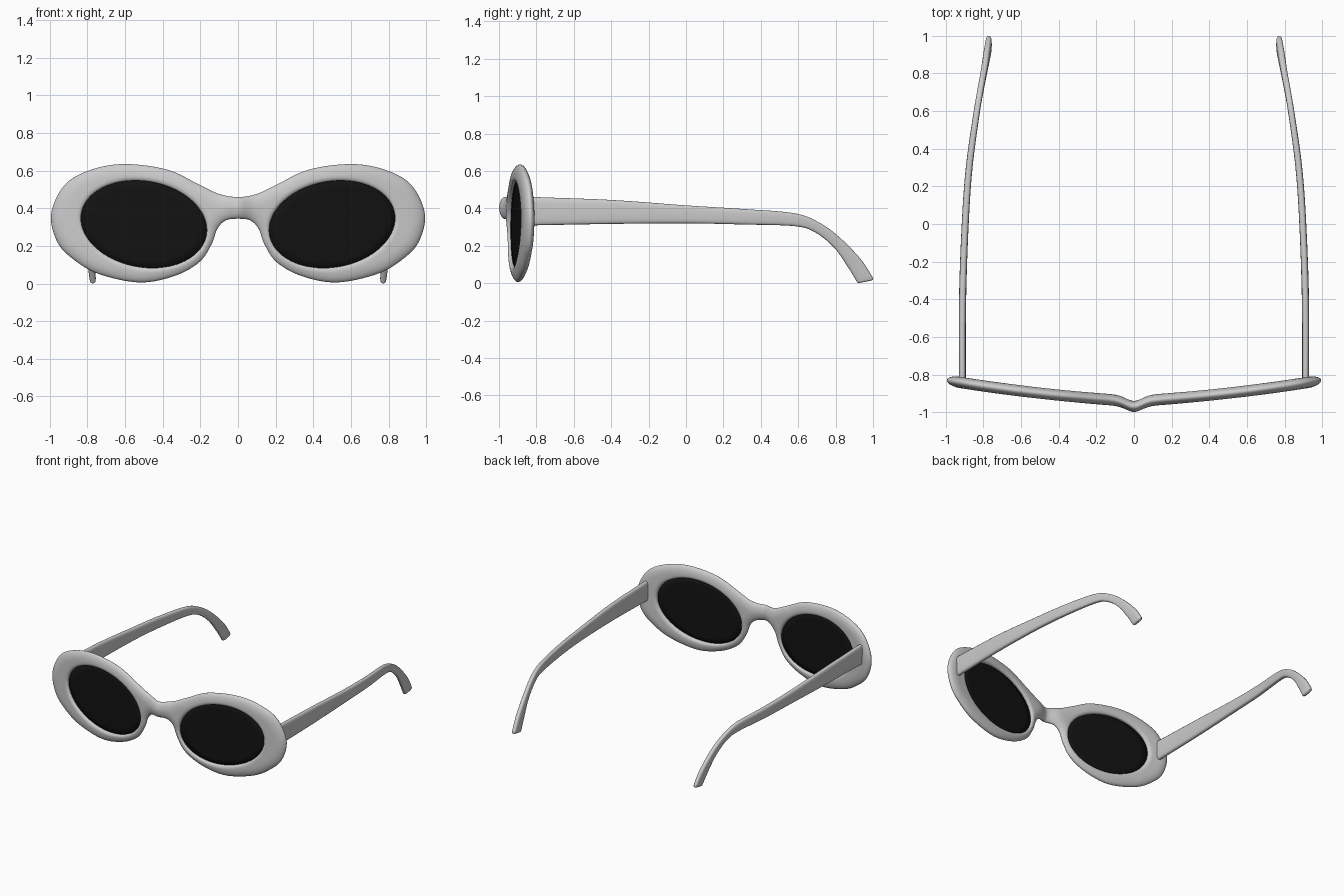
import bpy, bmesh, math
from mathutils import Vector
from mathutils.geometry import intersect_point_line

if "Cube" in bpy.data.objects:
    bpy.data.objects.remove(bpy.data.objects["Cube"])

CX, CZ, A, B, TILT = 0.5, 0.315, 0.337, 0.228, math.radians(10)   # lens ellipse


def spline(pts, first, last, n):
    """Catmull-Rom through pts (tuples of any length)."""
    p = [first] + pts + [last]
    out = []
    for i in range(1, len(p) - 2):
        for k in range(n):
            t = k / n
            out.append(tuple(0.5 * (2 * b + (c - a) * t + (2 * a - 5 * b + 4 * c - d) * t * t
                                    + (3 * b - a - 3 * c + d) * t ** 3)
                             for a, b, c, d in zip(*p[i - 1:i + 3])))
    return out + [tuple(pts[-1])]


def bend(x):
    """Front-to-back position of the wrapped front, with the nose bump."""
    return -0.942 + 0.06 * x + 0.052 * x * x - 0.028 * math.exp(-(x / 0.06) ** 2)


def lens_edge(phi):
    f = phi - TILT
    r = A * B / math.hypot(B * math.cos(f), A * math.sin(f))
    return Vector((CX + r * math.cos(phi), CZ + r * math.sin(phi)))


def finish(name, bm, angle=50):
    bmesh.ops.remove_doubles(bm, verts=bm.verts, dist=1e-5)
    bmesh.ops.recalc_face_normals(bm, faces=bm.faces)
    me = bpy.data.meshes.new(name)
    bm.to_mesh(me)
    bm.free()
    ob = bpy.data.objects.new(name, me)
    bpy.context.collection.objects.link(ob)
    bpy.ops.object.select_all(action='DESELECT')
    ob.select_set(True)
    bpy.context.view_layer.objects.active = ob
    bpy.ops.object.shade_smooth_by_angle(angle=math.radians(angle))
    mirror = ob.modifiers.new("mirror", 'MIRROR')
    mirror.merge_threshold = 0.0005
    return ob


def bridge_rows(bm, rows, closed):
    n = len(rows[0])
    for r0, r1 in zip(rows, rows[1:]):
        for i in range(n if closed else n - 1):
            j = (i + 1) % n
            bm.faces.new((r0[i], r0[j], r1[j], r1[i]))


# Front frame: half outline from bridge top, round the outside, to bridge underside
outline = [(0, .46), (.1, .476), (.205, .525), (.375, .605), (.6, .635), (.78, .605),
           (.92, .525), (.993, .37), (.96, .22), (.87, .125), (.737, .05), (.524, .006),
           (.338, .04), (.205, .114), (.14, .21), (.11, .29), (.066, .335), (0, .345)]
edge = [Vector(p) for p in spline(outline, (-.1, .476), (-.066, .335), 8)]
seam = [Vector((0, .4025 - .0575 * math.cos(math.pi * k / 14))) for k in range(1, 14)]
loop = edge + seam


def edge_distance(p):
    best = 9
    for a, b in zip(edge, edge[1:]):
        q, t = intersect_point_line(p, a, b)
        q = a if t < 0 else b if t > 1 else q.to_2d()
        best = min(best, (p - q.to_2d()).length)
    return best


def dome(d, radius):
    return math.sqrt(max(0, 1 - (1 - min(d / radius, 1)) ** 2))


bm = bmesh.new()
ROWS = 16
front, back = [], []
for k in range(ROWS + 1):
    s = (1 - math.cos(math.pi * k / ROWS)) / 2
    f_row, b_row = [], []
    for i, o in enumerate(loop):
        inner = lens_edge(math.atan2(o.y - CZ, o.x - CX))
        p = inner.lerp(o, s)
        d = 0 if k == ROWS and i < len(edge) else edge_distance(p)
        h = 0.03 * dome(d, 0.07) * (0.5 + 0.5 * dome(s * (o - inner).length, 0.025))
        f_row.append(bm.verts.new((p.x, bend(p.x) - h, p.y)))
        b_row.append(bm.verts.new((p.x, bend(p.x) + h, p.y)))
    front.append(f_row)
    back.append(b_row)
bridge_rows(bm, front, True)
bridge_rows(bm, back, True)
bridge_rows(bm, [front[0], back[0]], True)
finish("front_frame", bm)

# Dark lenses
bm = bmesh.new()
rows = []
for k in range(1, 7):
    row = []
    for i in range(64):
        p = Vector((CX, CZ)).lerp(lens_edge(math.tau * i / 64), 1.012 * k / 6)
        row.append(bm.verts.new((p.x, bend(p.x), p.y)))
    rows.append(row)
bridge_rows(bm, rows, True)
bm.faces.new(rows[0])
lens = finish("lenses", bm)
solid = lens.modifiers.new("thickness", 'SOLIDIFY')
solid.thickness, solid.offset = 0.014, 0
black = bpy.data.materials.new("lens_black")
black.diffuse_color = (0.006, 0.006, 0.006, 1)
black.use_nodes = True
black.node_tree.nodes["Principled BSDF"].inputs["Base Color"].default_value = black.diffuse_color
lens.data.materials.append(black)

# Temple arms: (x, top y, top z, bottom y, bottom z, width)
stations = [(.912, -.84, .462, -.84, .309, .037), (.911, -.4, .445, -.4, .317, .038),
            (.897, 0, .416, 0, .32, .037), (.876, .3, .397, .3, .314, .036),
            (.838, .58, .374, .58, .305, .034), (.817, .716, .322, .69, .272, .033),
            (.798, .82, .246, .79, .192, .034), (.782, .93, .134, .862, .092, .036),
            (.773, .99, .045, .905, .022, .034), (.772, 1.0, .022, .915, .004, .028)]
path = spline(stations, (.912, -1.2, .48, -1.2, .305, .037), (.771, 1.01, .01, .92, 0, .028), 6)
tip = path[-1]
path.append((tip[0], .992, .014, .925, .001, .014))
bm = bmesh.new()
rows = []
for x, yt, zt, yb, zb, w in path:
    top, bottom = Vector((x, yt, zt)), Vector((x, yb, zb))
    row = []
    for i in range(20):
        c, s = math.cos(math.tau * i / 20), math.sin(math.tau * i / 20)
        u = math.copysign(abs(c) ** 0.6, c)
        v = math.copysign(abs(s) ** 0.6, s)
        p = bottom.lerp(top, 0.5 + 0.5 * v)
        row.append(bm.verts.new(p + Vector((u * w / 2, 0, 0))))
    rows.append(row)
bridge_rows(bm, rows, True)
bm.faces.new(rows[0])
bm.faces.new(rows[-1])
finish("temple_arms", bm)
